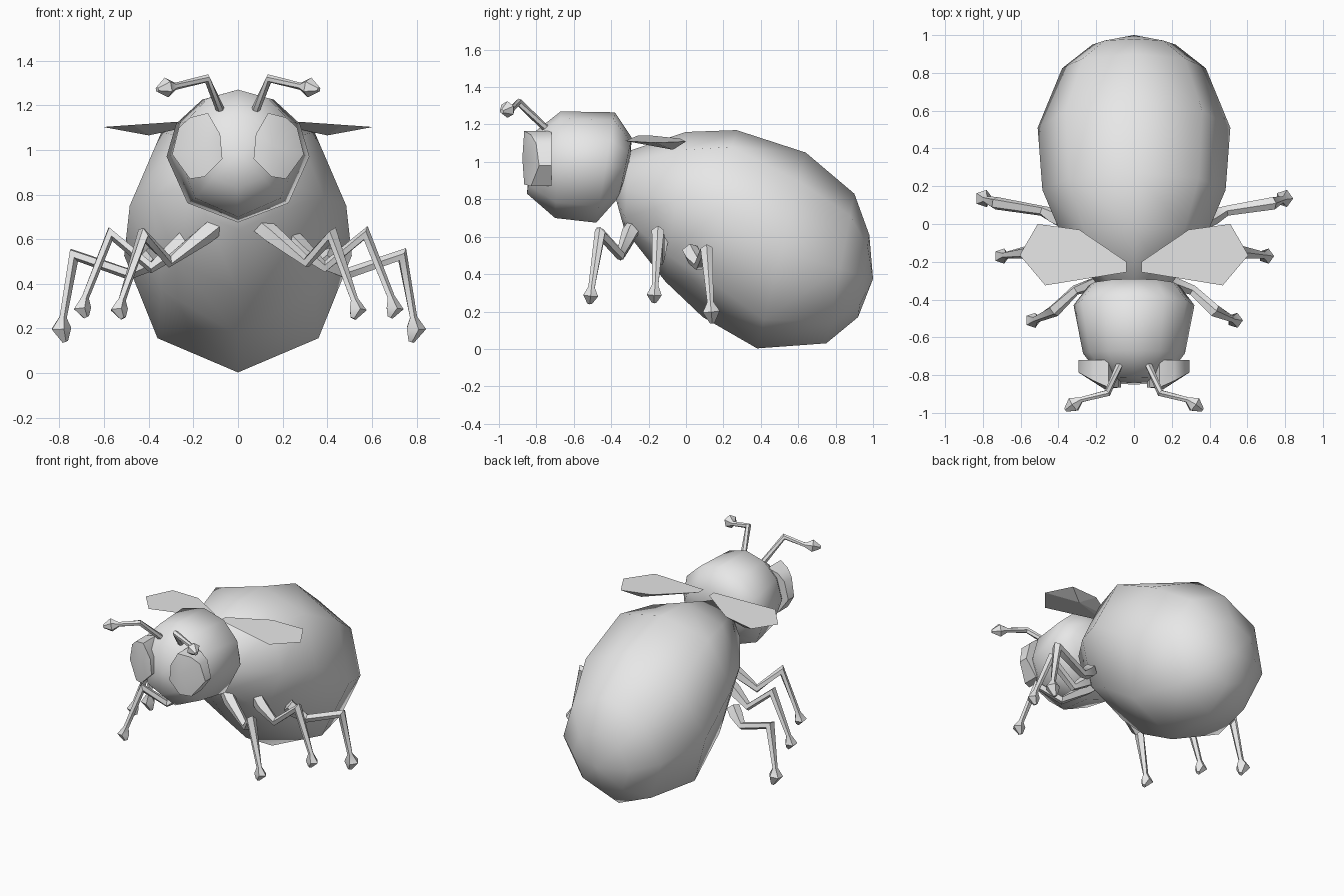
import bpy, bmesh, math
from mathutils import Vector

if "Cube" in bpy.data.objects:
    bpy.data.objects.remove(bpy.data.objects["Cube"])

grey = bpy.data.materials.new("plain grey")
grey.diffuse_color = (0.8, 0.8, 0.8, 1)
grey.use_nodes = True
grey.node_tree.nodes["Principled BSDF"].inputs["Base Color"].default_value = grey.diffuse_color


def finish(name, bm, angle):
    bmesh.ops.recalc_face_normals(bm, faces=bm.faces[:])
    me = bpy.data.meshes.new(name)
    bm.to_mesh(me)
    bm.free()
    me.materials.append(grey)
    ob = bpy.data.objects.new(name, me)
    bpy.context.collection.objects.link(ob)
    bpy.ops.object.select_all(action='DESELECT')
    ob.select_set(True)
    bpy.context.view_layer.objects.active = ob
    if angle:
        bpy.ops.object.shade_smooth_by_angle(angle=math.radians(angle))
    return ob


def bridge(bm, rings, start=None, end=None):
    """Skin a list of vertex rings, closing the ends with a point or a cap."""
    n = len(rings[0])
    for a, b in zip(rings, rings[1:]):
        for i in range(n):
            j = (i + 1) % n
            bm.faces.new((a[i], a[j], b[j], b[i]))
    for ring, tip in ((rings[0], start), (rings[-1], end)):
        if tip is None:
            bm.faces.new(ring)
        else:
            v = bm.verts.new(tip)
            for i in range(n):
                bm.faces.new((ring[i], ring[(i + 1) % n], v))


def shell(name, sections, start, end, half_angles):
    """Loft tilted oval sections: (top y, top z, bottom y, bottom z, half width, side lift)."""
    angles = half_angles + [180 - a for a in half_angles[-2:0:-1]]
    bm = bmesh.new()
    rings = []
    for ty, tz, by, bz, w, lift in sections:
        ring = []
        for a in angles:
            c, s = math.cos(math.radians(a)), math.sin(math.radians(a))
            ring.append(bm.verts.new((w * c, (ty + by) / 2 + (ty - by) / 2 * s,
                                      (tz + bz) / 2 + (tz - bz) / 2 * s + lift * abs(c))))
        rings.append(ring)
    bridge(bm, rings, (0, *start), (0, *end))
    return finish(name, bm, 70)


def limb(name, path, side, sides=5, angle=50):
    """Tapered tube through (x, y, z, radius) points."""
    pts = [Vector((p[0] * side, p[1], p[2])) for p in path]
    bm = bmesh.new()
    rings = []
    for i, p in enumerate(pts):
        d = Vector((0, 0, 0))
        if i > 0:
            d += (p - pts[i - 1]).normalized()
        if i < len(pts) - 1:
            d += (pts[i + 1] - p).normalized()
        d.normalize()
        u = d.cross(Vector((0, 1, 0))).normalized()
        v = d.cross(u)
        r = path[i][3]
        rings.append([bm.verts.new(p + r * (math.cos(t) * u + math.sin(t) * v))
                      for t in (2 * math.pi * k / sides for k in range(sides))])
    bridge(bm, rings)
    return finish(name, bm, angle)


# Large tilted abdomen
shell("body", [
    (-0.30, 1.06, -0.33, 0.64, 0.20, 0.0),
    (0.00, 1.16, -0.11, 0.36, 0.385, 0.03),
    (0.27, 1.17, 0.09, 0.17, 0.485, 0.08),
    (0.64, 1.05, 0.38, 0.003, 0.51, 0.0),
    (0.90, 0.83, 0.75, 0.03, 0.38, 0.0),
    (0.98, 0.61, 0.92, 0.17, 0.22, 0.0),
], (-0.38, 0.82), (1.0, 0.375), [-90, -45, 0, 45, 90])

# Rounded head with a pointed chin
shell("head", [
    (-0.81, 1.16, -0.85, 0.83, 0.16, 0.0),
    (-0.67, 1.27, -0.70, 0.70, 0.27, 0.0),
    (-0.38, 1.265, -0.48, 0.675, 0.32, 0.0),
    (-0.29, 1.13, -0.36, 0.81, 0.24, 0.0),
], (-0.84, 0.98), (-0.30, 0.98), [-90, -45, 0, 30, 60, 90])

# Eye outline in x, z
eye = [(0.135, 1.165), (0.08, 1.07), (0.07, 0.96), (0.15, 0.88),
       (0.215, 0.87), (0.295, 0.98), (0.265, 1.10), (0.215, 1.145)]

# Wing outline in x, y
wing = [(0.04, -0.20), (0.29, -0.03), (0.51, 0.0),
        (0.605, -0.165), (0.47, -0.325), (0.04, -0.255)]

# Leg paths from hip through knee to foot
legs = {
    "front_leg": [(0.10, -0.27, 0.66, 0.045), (0.15, -0.30, 0.62, 0.045),
                  (0.31, -0.35, 0.50, 0.028), (0.425, -0.46, 0.62, 0.035),
                  (0.52, -0.505, 0.33, 0.018), (0.535, -0.51, 0.285, 0.042),
                  (0.515, -0.515, 0.245, 0.014)],
    "middle_leg": [(0.24, -0.13, 0.60, 0.045), (0.28, -0.14, 0.56, 0.045),
                   (0.39, -0.14, 0.475, 0.028), (0.572, -0.15, 0.625, 0.035),
                   (0.685, -0.165, 0.34, 0.018), (0.70, -0.17, 0.29, 0.042),
                   (0.68, -0.17, 0.25, 0.014)],
    "rear_leg": [(0.38, 0.02, 0.53, 0.045), (0.42, 0.04, 0.49, 0.045),
                 (0.49, 0.07, 0.445, 0.028), (0.735, 0.11, 0.53, 0.035),
                 (0.785, 0.13, 0.25, 0.018), (0.795, 0.135, 0.20, 0.048),
                 (0.775, 0.14, 0.14, 0.014)],
}
antenna = [(0.075, -0.74, 1.17, 0.02), (0.14, -0.895, 1.32, 0.02),
           (0.28, -0.93, 1.285, 0.016), (0.32, -0.955, 1.28, 0.045),
           (0.362, -0.985, 1.27, 0.012)]

for side, tag in ((-1, "left"), (1, "right")):
    # Raised eye that wraps around the side of the head
    bm = bmesh.new()
    back = [bm.verts.new((side * x, -0.72, z)) for x, z in eye]
    front = [bm.verts.new((side * x, -0.865 + 0.55 * max(0, x - 0.15), z)) for x, z in eye]
    bridge(bm, [back, front], end=(side * 0.155, -0.875, 1.02))
    finish("eye_" + tag, bm, 35)

    # Flat topped wing, thicker underneath
    bm = bmesh.new()
    top = [bm.verts.new((side * x, y, 1.145 - 0.07 * x)) for x, y in wing]
    bm.faces.new(top)
    keel = bm.verts.new((side * 0.40, -0.07, 1.065))
    for i in range(len(top)):
        bm.faces.new((top[i], top[(i + 1) % len(top)], keel))
    finish("wing_" + tag, bm, 0)

    for name, path in legs.items():
        limb(name + "_" + tag, path, side)
    limb("antenna_" + tag, antenna, side, 6)
